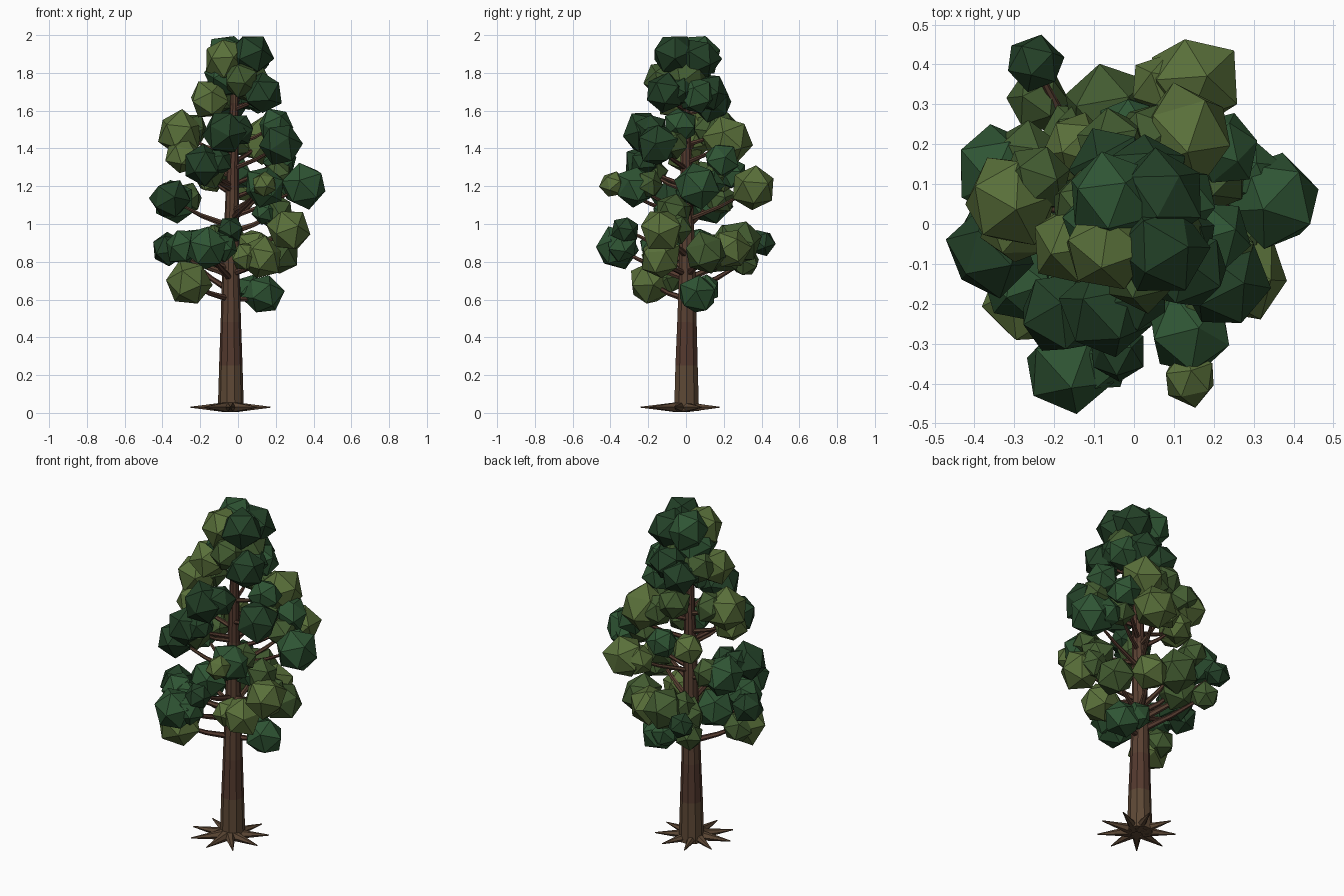
import bpy, bmesh, math, random
from mathutils import Vector, Matrix, Euler

if "Cube" in bpy.data.objects:
    bpy.data.objects.remove(bpy.data.objects["Cube"])

random.seed(4)


def material(name, rgb):
    m = bpy.data.materials.new(name)
    m.diffuse_color = (*rgb, 1)
    m.use_nodes = True
    m.node_tree.nodes["Principled BSDF"].inputs["Base Color"].default_value = m.diffuse_color
    return m


BARK = [material("bark_a", (0.11, 0.065, 0.036)), material("bark_b", (0.09, 0.042, 0.028)),
        material("bark_c", (0.1, 0.052, 0.032))]
OLIVE = material("leaf_olive", (0.1, 0.16, 0.042))
MID = material("leaf_mid", (0.055, 0.105, 0.03))
GREEN = material("leaf_green", (0.028, 0.09, 0.034))
DARK = material("leaf_dark", (0.017, 0.053, 0.021))


def finish(name, bm, mats):
    me = bpy.data.meshes.new(name)
    bmesh.ops.recalc_face_normals(bm, faces=bm.faces[:])
    bm.to_mesh(me)
    bm.free()
    for m in mats:
        me.materials.append(m)
    ob = bpy.data.objects.new(name, me)
    bpy.context.collection.objects.link(ob)
    return ob


def tube(name, pts, radii, sides, mats, bands=None):
    # Tapered faceted tube along a path, optional material per segment
    bm = bmesh.new()
    pts = [Vector(p) for p in pts]
    rings = []
    for i, (p, r) in enumerate(zip(pts, radii)):
        d = pts[min(i + 1, len(pts) - 1)] - pts[max(i - 1, 0)]
        side = Vector((0, 0, 1)).cross(d)
        side = side.normalized() if side.length > 0.2 * d.length else Vector((1, 0, 0))
        up = d.cross(side).normalized()
        rings.append([bm.verts.new(p + r * (side * math.cos(a) + up * math.sin(a)))
                      for a in (2 * math.pi * k / sides for k in range(sides))])
    for i in range(len(rings) - 1):
        a, b = rings[i], rings[i + 1]
        for k in range(sides):
            n = (k + 1) % sides
            f = bm.faces.new((a[k], a[n], b[n], b[k]))
            f.material_index = bands[i] if bands else 0
    bm.faces.new(rings[0])
    bm.faces.new(rings[-1])
    return finish(name, bm, mats)


# Trunk with coloured bands
TRUNK = [(-.038, .003, .01, .069), (-.038, .003, .25, .062), (-.038, .005, .48, .054),
         (-.038, .007, .72, .047), (-.03, .003, 1.18, .035), (-.02, -.003, 1.64, .022),
         (-.015, -.005, 1.86, .014)]
tube("trunk", [t[:3] for t in TRUNK], [t[3] for t in TRUNK], 10, BARK, [0, 1, 2, 2, 1, 2])


def trunk_at(z):
    for a, b in zip(TRUNK, TRUNK[1:]):
        if z <= b[2]:
            return Vector(a[:3]).lerp(Vector(b[:3]), (z - a[2]) / (b[2] - a[2]))
    return Vector(TRUNK[-1][:3])


# Root spikes
for i in range(9):
    a = -math.pi / 2 + 2 * math.pi * i / 9
    d = Vector((math.cos(a), math.sin(a), 0))
    c = Vector((-.04, -.025, .03))
    tube(f"root_{i + 1}", [c + d * .03, c + d * .09, c + d * .215], [.03, .021, .003], 6, [BARK[0]])

count = 0


def ball(name, p, r, mat):
    # Irregular twenty-sided leaf ball, randomly turned
    bm = bmesh.new()
    bmesh.ops.create_icosphere(bm, subdivisions=1, radius=r * 1.02)
    for v in bm.verts:
        v.co *= random.uniform(.92, 1.07)
    rot = Euler([random.uniform(0, 6.28) for _ in range(3)]).to_matrix().to_4x4()
    bm.transform(Matrix.Translation(p) @ rot)
    finish(name, bm, [mat])


def clump(x, y, z, r, mat, companion=True):
    # Leaf ball, a smaller one on its inner side, and a bent branch from the trunk
    global count
    count += 1
    p = Vector((x, y, z))
    ball(f"foliage_{count}", p, r, mat)
    reach = math.hypot(x + .035, y)
    if reach > .13 and z < 1.75:
        s = trunk_at(max(.6, z - .42 * reach))
        mid = s.lerp(p, .5) + Vector((0, 0, -.012))
        w = .018 if z < 1.1 else .014
        tube(f"branch_{count}", [s, mid, p], [w, w * .75, w * .4], 6, [BARK[count % 2 + 1]])
        if companion and r > .085:
            inward = (s - p).normalized()
            across = inward.cross(Vector((0, 0, 1))).normalized() * random.choice((-1, 1))
            q = p + r * (.45 * inward + .55 * across + Vector((0, 0, random.uniform(.1, .35))))
            ball(f"inner_foliage_{count}", q, r * .72, random.choice((mat, MID, GREEN)))


# Outer foliage, grouped by colour: x, y, z, radius
OUTER = {
    OLIVE: [(-.31, .06, 1.48, .125), (-.26, -.19, .69, .12), (-.15, -.05, 1.66, .11),
            (.14, -.39, 1.21, .07), (.27, -.13, .97, .12), (.12, -.14, .82, .115),
            (.15, .36, 1.19, .12), (.13, .22, 1.44, .13)],
    MID: [(.2, -.07, 1.06, .1), (-.24, .31, .8, .08), (-.06, .28, .9, .12), (.02, -.12, 1.76, .1)],
    GREEN: [(-.34, .13, 1.12, .12), (-.165, -.365, .87, .12), (-.29, -.15, .88, .1),
            (.35, .06, 1.2, .12), (.14, -.27, 1.2, .11), (.13, .06, .63, .11)],
    DARK: [(-.36, -.07, 1.13, .11), (-.04, -.32, .97, .075), (-.37, -.05, .87, .09),
           (-.18, -.22, 1.31, .11), (-.07, -.22, 1.48, .12), (.13, -.11, 1.69, .11),
           (-.05, .14, 1.64, .105), (.23, -.15, 1.42, .12), (-.25, .4, .9, .075)],
}
for mat, spots in OUTER.items():
    for spot in spots:
        clump(*spot, mat)


def ring(z, dist, r, angles, mats):
    # Clumps spread around the trunk at one height
    for i, a in enumerate(angles):
        a = math.radians(a)
        clump(dist * math.cos(a), dist * math.sin(a), z + .02 * (i % 2), r, mats[i % len(mats)], False)


# Inner and rear foliage, then the crown
ring(.85, .245, .11, (25, 70, 125, 165), (MID, OLIVE, MID, GREEN))
ring(1.25, .24, .09, (30, 92, 127, 232), (MID, GREEN, OLIVE, MID))
ring(1.34, .29, .095, (40, 181), (GREEN, OLIVE))
ring(1.5, .2, .095, (105, 352), (MID, GREEN))
ring(1.68, .12, .105, (25, 75, 160), (GREEN, DARK, MID))
ring(1.77, .05, .13, (0, 180), (MID, GREEN))
ring(1.875, .09, .118, (48, 132, 220, 318), (DARK, GREEN, OLIVE, DARK))
